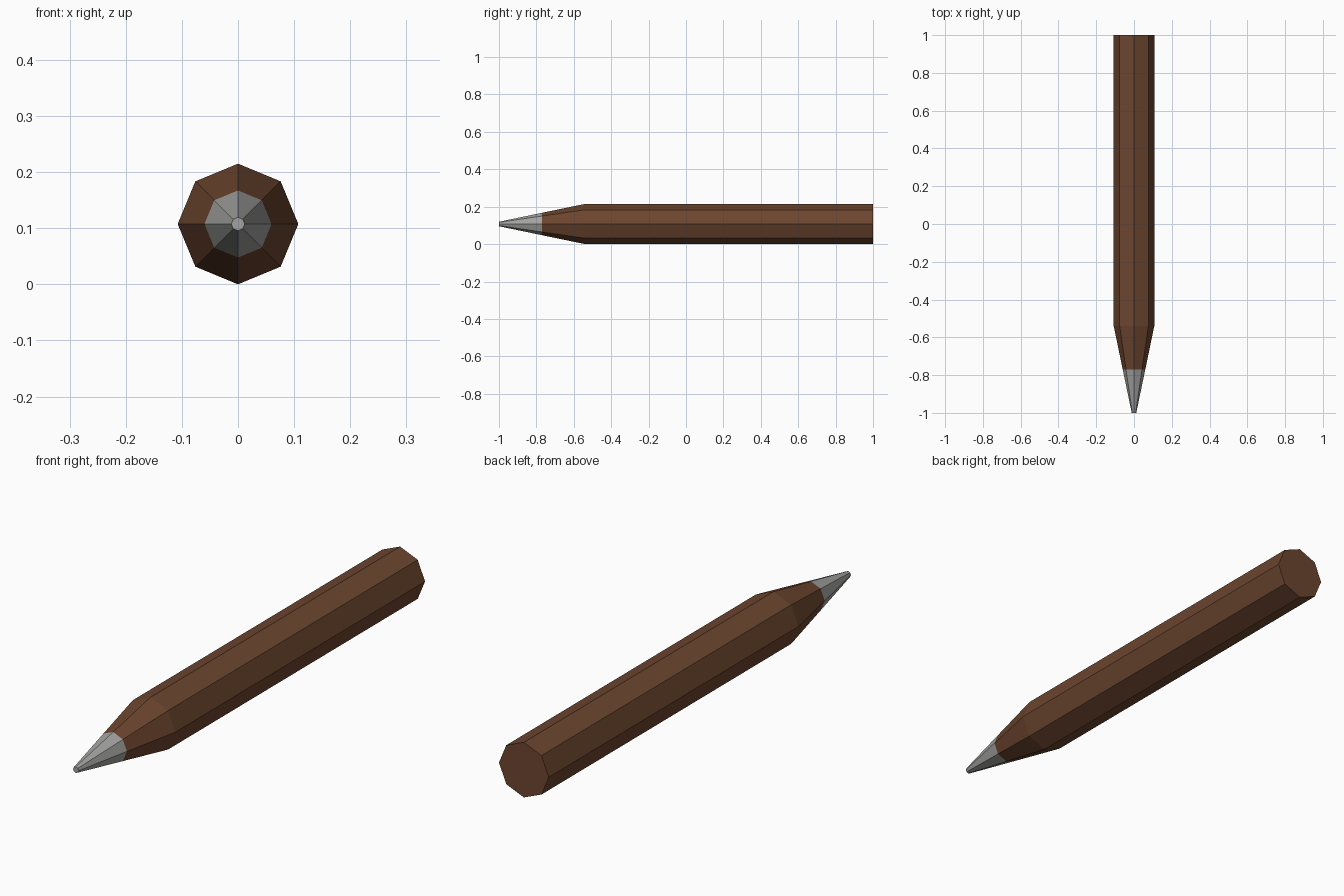
import bpy, bmesh, math

if "Cube" in bpy.data.objects:
    bpy.data.objects.remove(bpy.data.objects["Cube"])

SIDES = 8
AXIS_Z = 0.1075


def material(name, rgb):
    m = bpy.data.materials.new(name)
    m.diffuse_color = (*rgb, 1)
    m.use_nodes = True
    m.node_tree.nodes["Principled BSDF"].inputs["Base Color"].default_value = m.diffuse_color
    return m


def faceted_shaft(name, profile, mat, cap_start=False, cap_end=False):
    """Octagonal rings along y from (y, radius) pairs, with optional end caps."""
    bm = bmesh.new()
    rings = []
    for y, r in profile:
        angles = [math.tau * i / SIDES for i in range(SIDES)]
        rings.append([bm.verts.new((r * math.cos(a), y, AXIS_Z + r * math.sin(a)))
                      for a in angles])
    for a, b in zip(rings, rings[1:]):
        for i in range(SIDES):
            j = (i + 1) % SIDES
            bm.faces.new((a[i], a[j], b[j], b[i]))
    if cap_start:
        bm.faces.new(rings[0][::-1])
    if cap_end:
        bm.faces.new(rings[-1])
    # Point every face away from the axis, or outward along y for the caps
    bm.normal_update()
    for f in bm.faces:
        c = f.calc_center_median()
        c.z -= AXIS_Z
        if abs(f.normal.y) < 0.9:
            c.y = 0
        if f.normal.dot(c) < 0:
            f.normal_flip()
    me = bpy.data.meshes.new(name)
    bm.to_mesh(me)
    bm.free()
    me.materials.append(mat)
    ob = bpy.data.objects.new(name, me)
    bpy.context.collection.objects.link(ob)
    return ob


brown = material("brown wood", (0.15, 0.06, 0.028))
grey = material("grey metal", (0.36, 0.36, 0.35))

# Wooden shaft with the start of the sharpened taper
faceted_shaft("wooden_shaft", [(-0.77, 0.0598), (-0.54, 0.1075), (1.0, 0.1075)],
              brown, cap_end=True)
# Blunt-ended point
faceted_shaft("pointed_tip", [(-1.0, 0.012), (-0.77, 0.0598)], grey, cap_start=True)
